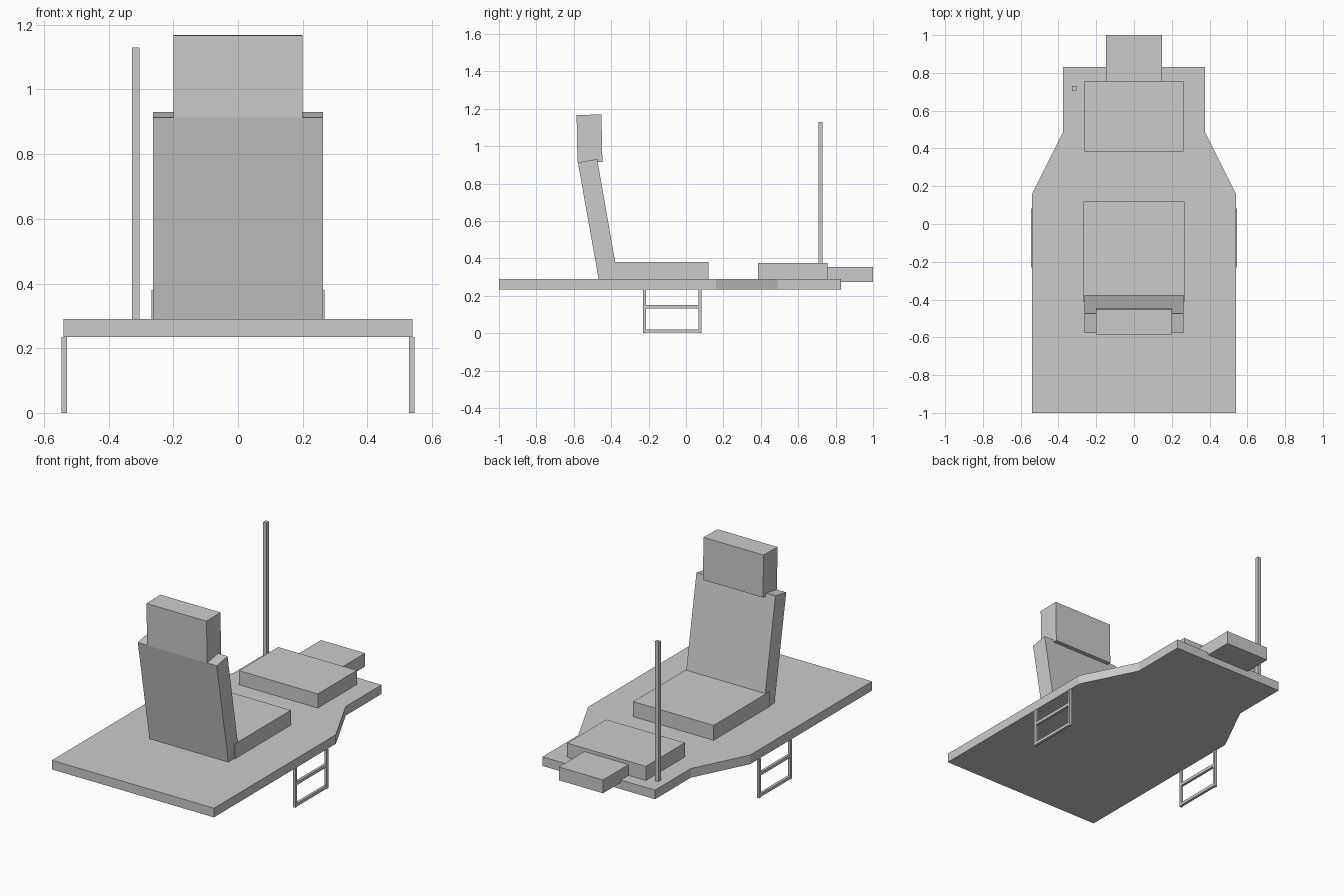
import bpy

if "Cube" in bpy.data.objects:
    bpy.data.objects.remove(bpy.data.objects["Cube"])


def prism(name, profile, axis, lo, hi):
    """Extrude a 2D profile along x (profile = y,z) or z (profile = x,y)."""
    def point(p, d):
        return (d, p[0], p[1]) if axis == "x" else (p[0], p[1], d)
    n = len(profile)
    verts = [point(p, lo) for p in profile] + [point(p, hi) for p in profile]
    faces = [tuple(reversed(range(n))), tuple(range(n, 2 * n))]
    faces += [(i, (i + 1) % n, n + (i + 1) % n, n + i) for i in range(n)]
    mesh = bpy.data.meshes.new(name)
    mesh.from_pydata(verts, [], faces)
    obj = bpy.data.objects.new(name, mesh)
    bpy.context.collection.objects.link(obj)
    return obj


def box(name, x, y, z):
    return prism(name, [(x[0], y[0]), (x[1], y[0]), (x[1], y[1]), (x[0], y[1])],
                 "z", z[0], z[1])


# Floor platform, narrowing toward +y
half = [(0.54, -1.0), (0.54, 0.16), (0.375, 0.49), (0.375, 0.83)]
outline = half + [(-x, y) for x, y in reversed(half)]
prism("platform", outline, "z", 0.235, 0.29)

# Seat cushion, leaning backrest and slightly tilted headrest
box("seat", (-0.268, 0.268), (-0.413, 0.12), (0.29, 0.38))
prism("backrest", [(-0.467, 0.29), (-0.363, 0.29), (-0.475, 0.931), (-0.578, 0.913)],
      "x", -0.263, 0.263)
prism("headrest", [(-0.58, 0.913), (-0.447, 0.915), (-0.452, 1.169), (-0.585, 1.167)],
      "x", -0.2, 0.2)

# Console, overhanging end block and pole
box("console", (-0.262, 0.262), (0.385, 0.757), (0.29, 0.375))
box("end_block", (-0.147, 0.147), (0.757, 1.0), (0.275, 0.355))
box("pole", (-0.328, -0.305), (0.708, 0.731), (0.29, 1.13))

# Hanging step ladders on both sides
for side, s in (("left", -1), ("right", 1)):
    x = sorted((s * 0.529, s * 0.545))
    for part, y0 in (("front", -0.231), ("back", 0.066)):
        box(f"{side}_step_{part}_upright", x, (y0, y0 + 0.016), (0.0, 0.235))
    for part, z in (("lower", (0.003, 0.021)), ("upper", (0.132, 0.15))):
        box(f"{side}_step_{part}_rung", x, (-0.215, 0.066), z)

# Consistent outward normals
import bmesh
for obj in bpy.context.collection.objects:
    bm = bmesh.new()
    bm.from_mesh(obj.data)
    bmesh.ops.recalc_face_normals(bm, faces=bm.faces)
    bm.to_mesh(obj.data)
    bm.free()
